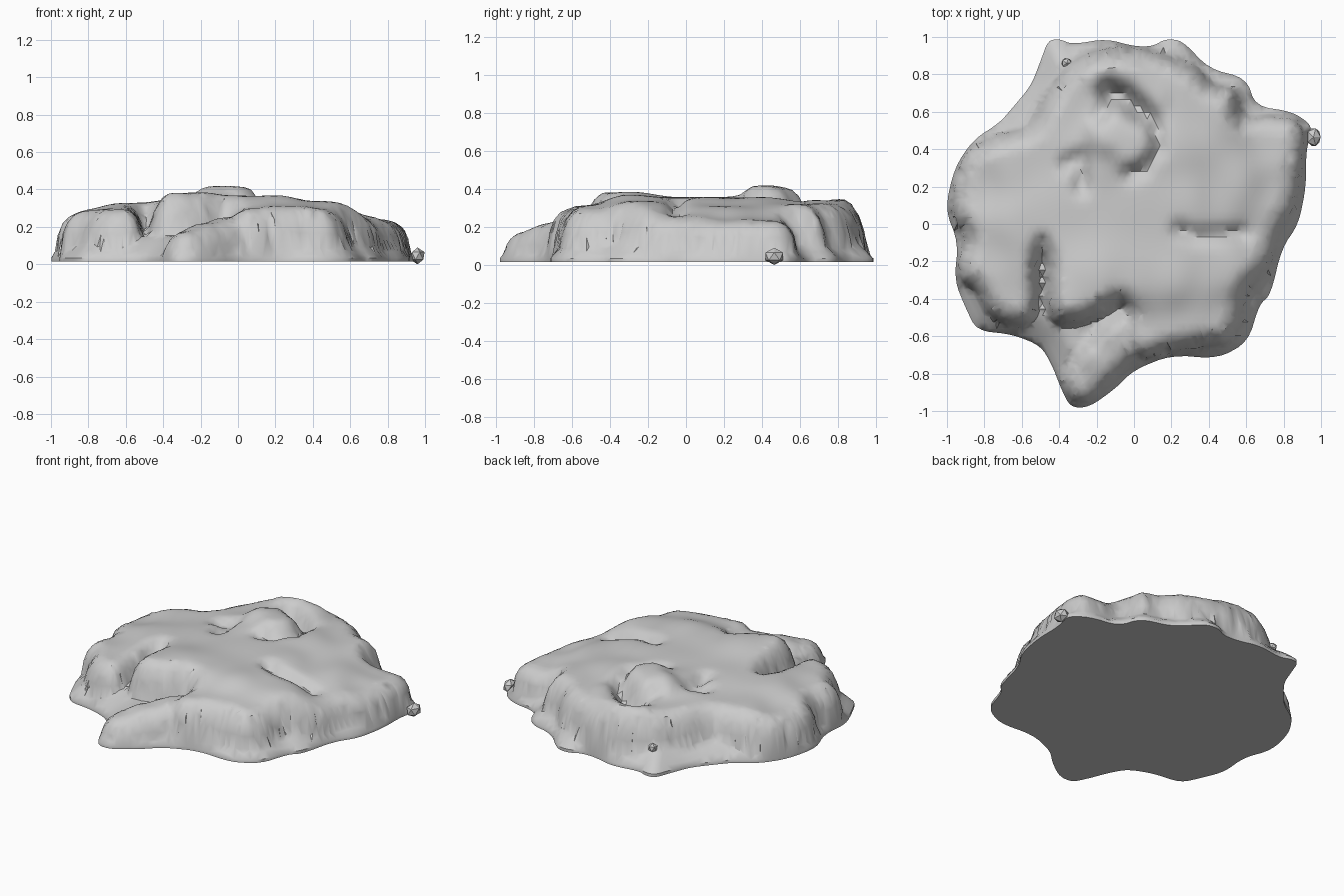
import bpy, bmesh, math
from mathutils import Vector as V
from mathutils.geometry import delaunay_2d_cdt

if "Cube" in bpy.data.objects:
    bpy.data.objects.remove(bpy.data.objects["Cube"])

# Outlines read clockwise from the back
BASE = [(-.46,.98),(-.40,.99),(-.33,.96),(-.15,.99),(0,.95),(.1,.95),(.17,.99),(.26,.98),(.4,.83),(.6,.78),
        (.65,.63),(.85,.60),(.96,.52),(.92,.4),(.92,.2),(.88,0),(.79,-.13),(.73,-.38),(.67,-.43),
        (.61,-.63),(.45,-.72),(.2,-.70),(0,-.78),(-.1,-.88),(-.24,-.98),(-.34,-.98),(-.39,-.88),(-.44,-.75),
        (-.5,-.65),(-.65,-.59),(-.84,-.57),(-.90,-.45),(-.96,-.3),(-.94,-.1),(-1.01,.08),(-.96,.3),
        (-.86,.45),(-.72,.54),(-.65,.62),(-.55,.74),(-.5,.87)]
CRUST = [(-.12,.95),(.05,.94),(.2,.90),(.35,.83),(.42,.74),(.55,.73),(.59,.56),(.72,.58),(.86,.57),(.92,.48),
         (.90,.3),(.87,.1),(.78,-.05),(.74,-.22),(.60,-.38),(.58,-.55),(.5,-.65),(.38,-.66),(.2,-.69),
         (.03,-.74),(-.08,-.64),(-.05,-.42),(-.16,-.5),(-.3,-.55),(-.42,-.55),(-.49,-.45),(-.49,-.12),
         (-.50,-.45),(-.55,-.54),(-.68,-.55),(-.79,-.48),(-.85,-.35),(-.93,-.31),(-.95,-.2),(-.90,-.08),
         (-.97,.04),(-.97,.16),(-.93,.35),(-.85,.43),(-.7,.49),(-.56,.52),(-.5,.65),(-.42,.78),(-.35,.86),(-.25,.92)]
TONGUE = [(.05,-.4),(.1,-.7),(-.03,-.78),(-.13,-.88),(-.24,-.96),(-.34,-.95),(-.40,-.84),(-.38,-.73),(-.28,-.62),(-.16,-.48)]

# Surface heights (x, y, z)
CRUST_H = [(-.85,.2,.26),(-.6,.3,.31),(-.4,.6,.32),(-.2,.78,.33),(.1,.8,.32),(.4,.6,.32),(.75,.45,.23),
           (.8,.2,.23),(.7,-.05,.25),(.5,.2,.31),(.2,.4,.36),(.25,.1,.36),(0,.1,.36),(-.3,.1,.35),(-.6,0,.33),
           (-.83,-.15,.28),(-.68,-.4,.29),(-.33,-.43,.385),(-.2,-.3,.39),(0,-.3,.37),(.2,-.3,.375),(.45,-.25,.34),
           (.5,-.5,.29),(.25,-.55,.31),(.03,-.55,.29),(-.15,.35,.37)]
TONGUE_H = [(-.3,-.82,.17),(-.2,-.7,.22),(-.05,-.58,.25),(.0,-.45,.28)]

# Creases and bumps: path, radius, height change
FEATURES = [([(-.13,.71),(-.05,.68),(.04,.60)], .055, -.13),
            ([(-.19,.57),(-.12,.66)], .035, -.06),
            ([(.11,.56),(.13,.40),(.05,.29),(-.02,.27)], .035, -.07),
            ([(-.12,.5),(-.03,.47),(.01,.40)], .11, .06),
            ([(-.20,.80),(-.04,.81),(.1,.68)], .07, .02),
            ([(-.36,.32),(-.28,.36),(-.28,.2)], .04, -.06),
            ([(.24,-.03),(.32,-.06),(.58,-.05)], .035, -.06),
            ([(-.49,-.1),(-.50,-.5)], .035, -.07),
            ([(.58,.55),(.57,.66)], .04, -.05)]

def round_corners(pts, times=2):
    pts = [V(p) for p in pts]
    for _ in range(times):
        pts = [q for a, b in zip(pts, pts[1:] + pts[:1])
               for q in (a.lerp(b, .22), a.lerp(b, .78))]
    return pts

def segment_dist(p, a, b):
    d = b - a
    t = max(0, min(1, (p - a).dot(d) / max(d.length_squared, 1e-9)))
    return (p - a - d * t).length

def signed_dist(p, loop):
    inside, best = False, 9
    for a, b in zip(loop, loop[1:] + loop[:1]):
        best = min(best, segment_dist(p, a, b))
        if (a.y > p.y) != (b.y > p.y) and p.x < a.x + (p.y - a.y) * (b.x - a.x) / (b.y - a.y):
            inside = not inside
    return best if inside else -best

def blend(p, samples):
    ws = [1 / ((p.x - x) ** 2 + (p.y - y) ** 2 + .006) ** 1.5 for x, y, z in samples]
    return sum(w * s[2] for w, s in zip(ws, samples)) / sum(ws)

base, crust, tongue = (round_corners(o) for o in (BASE, CRUST, TONGUE))

def layer(p, loop, samples, low, width):
    d = signed_dist(p, loop)
    if d < 0:
        return 0
    t = min(1, d / width)
    h = blend(p, samples)
    for path, r, dz in FEATURES:
        pts = [V(q) for q in path]
        k = min(segment_dist(p, a, b) for a, b in zip(pts, pts[1:])) / r
        h += dz * math.exp(-k ** 4 * .5 if dz > 0 else -k * k)
    return low + (h - low) * math.sqrt(1 - (1 - t) ** 2)

def height(p):
    d = max(0, signed_dist(p, base))
    skirt = .035 + .115 * min(1, d / .14) ** .8
    if d < .004:
        return skirt
    return max(skirt, layer(p, crust, CRUST_H, .11, .13), layer(p, tongue, TONGUE_H, .05, .12))

# Sample points: base rim, rings along each flow edge, then an interior grid
points, used = list(base), set()
def add(p, cell):
    key = (round(p.x / cell), round(p.y / cell), cell)
    if key not in used and signed_dist(p, base) > .01:
        used.add(key)
        points.append(p)
for loop in (crust, tongue):
    for off in (-.008, .006, .03, .065, .11):
        for i, a in enumerate(loop):
            b = loop[(i + 1) % len(loop)]
            n = V(((b - a).y, -(b - a).x)).normalized()
            add((a + b) / 2 + n * off, .011)
step = .035
for i in range(-29, 30):
    for j in range(-29, 30):
        add(V(((i + .5 * (j % 2)) * step, j * step)), .001)

n = len(base)
verts, _, faces, *_ = delaunay_2d_cdt(points, [(i, (i + 1) % n) for i in range(n)], [], 1, 1e-5)

# Flow mound with a flat underside
bm = bmesh.new()
bv = [bm.verts.new((v.x, v.y, height(V((v.x, v.y))))) for v in verts]
for f in faces:
    bm.faces.new([bv[i] for i in f])
bmesh.ops.delete(bm, geom=[v for v in bm.verts if not v.link_faces], context='VERTS')
inner = [v for v in bm.verts if not v.is_boundary]
bmesh.ops.smooth_vert(bm, verts=inner, factor=.3, use_axis_z=True)
rim = [e for e in bm.edges if e.is_boundary]
ext = bmesh.ops.extrude_edge_only(bm, edges=rim)['geom']
for v in ext:
    if isinstance(v, bmesh.types.BMVert):
        v.co.z = .015
bmesh.ops.edgeloop_fill(bm, edges=[e for e in ext if isinstance(e, bmesh.types.BMEdge) and e.is_boundary])
bmesh.ops.recalc_face_normals(bm, faces=bm.faces)
me = bpy.data.meshes.new("flow_mound")
bm.to_mesh(me)
bm.free()
mound = bpy.data.objects.new("flow_mound", me)
bpy.context.collection.objects.link(mound)
bpy.context.view_layer.objects.active = mound
mound.select_set(True)
bpy.ops.object.shade_smooth_by_angle(angle=math.radians(40))

# Small droplets at the edge
def droplet(name, loc, scale):
    bpy.ops.mesh.primitive_ico_sphere_add(subdivisions=1, radius=1, location=loc)
    o = bpy.context.object
    o.name, o.scale = name, scale
droplet("side_droplet", (.96, .465, .045), (.042, .055, .045))
droplet("back_droplet", (-.36, .86, .14), (.03, .03, .03))
